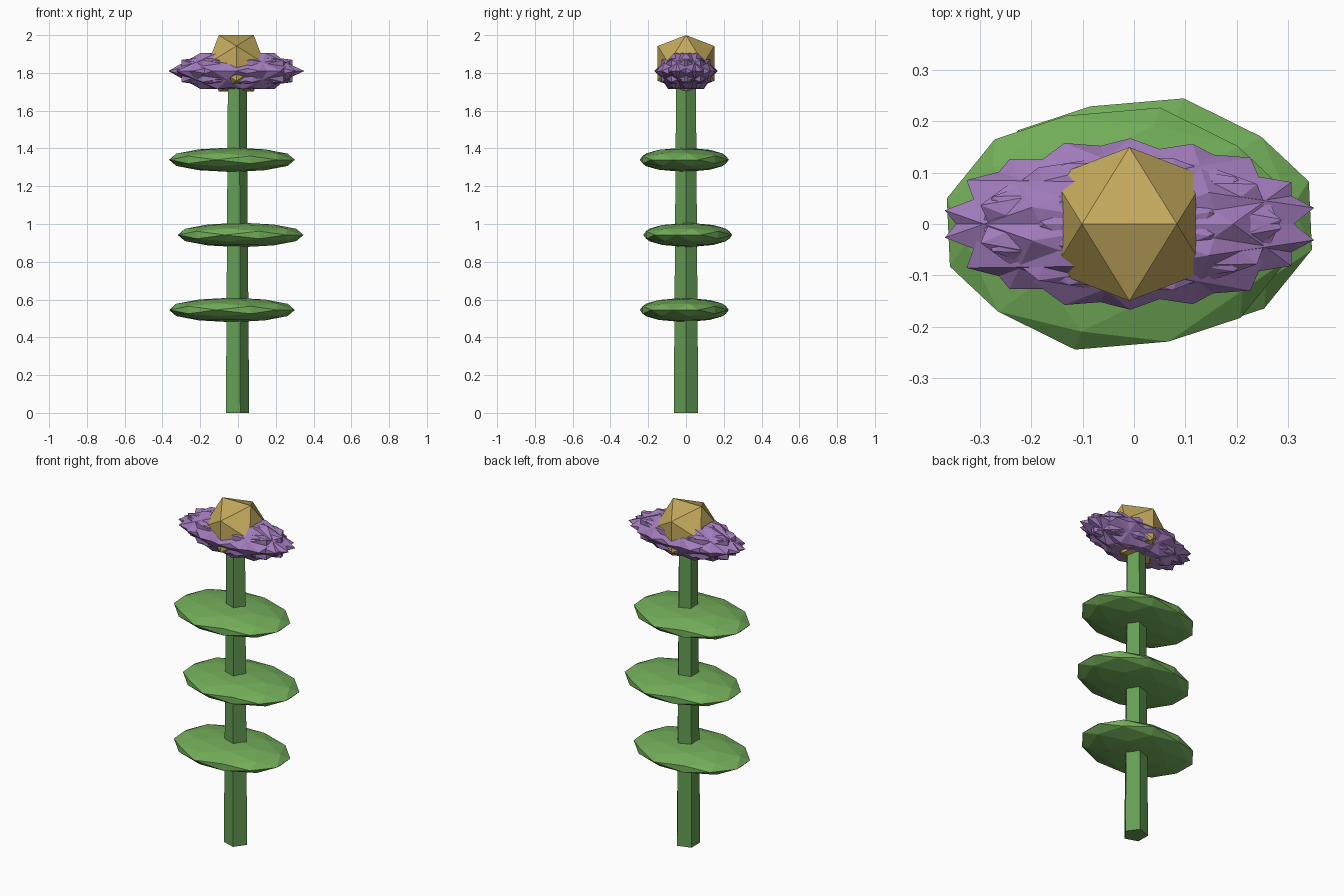
import bpy, bmesh
from math import sin, cos, pi, radians, sqrt
from mathutils import Vector, Matrix

if "Cube" in bpy.data.objects:
    bpy.data.objects.remove(bpy.data.objects["Cube"])

CX = -0.009  # plant axis


def material(name, rgb):
    m = bpy.data.materials.new(name)
    m.diffuse_color = (*rgb, 1)
    m.use_nodes = True
    m.node_tree.nodes["Principled BSDF"].inputs["Base Color"].default_value = m.diffuse_color
    return m


GREEN = material("stem_green", (0.13, 0.34, 0.09))
LEAF = material("leaf_green", (0.17, 0.42, 0.10))
PURPLE = material("petal_purple", (0.36, 0.20, 0.50))
GOLD = material("centre_gold", (0.55, 0.40, 0.11))


def hull(name, points, mat):
    """Flat-faced solid around a set of points."""
    bm = bmesh.new()
    for p in points:
        bm.verts.new(p)
    bmesh.ops.convex_hull(bm, input=bm.verts[:])
    bmesh.ops.recalc_face_normals(bm, faces=bm.faces[:])
    me = bpy.data.meshes.new(name)
    bm.to_mesh(me)
    bm.free()
    me.materials.append(mat)
    ob = bpy.data.objects.new(name, me)
    bpy.context.collection.objects.link(ob)
    return ob


def ico_points(fine=False):
    """Icosahedron with an edge on top, optionally split once."""
    s, t = 1.0, (1 + sqrt(5)) / 2
    pts = []
    for i in (-s, s):
        for j in (-t, t):
            pts += [Vector((i, 0, j)), Vector((j, i, 0)), Vector((0, j, i))]
    if fine:
        mids = [(a + b) for n, a in enumerate(pts) for b in pts[n + 1:]
                if abs((a - b).length - 2) < 0.01]
        pts = pts + mids
    return [p.normalized() for p in pts]


def blob(name, mat, centre, radii, turn=0.0, fine=False):
    """Faceted ball, turned about z and then stretched."""
    m = Matrix.Translation(centre) @ Matrix.Diagonal((*radii, 1)) @ Matrix.Rotation(turn, 4, 'Z')
    return hull(name, [m @ p for p in ico_points(fine)], mat)


# Five-sided tapered stem
hull("stem", [(CX + r * cos(2 * pi * k / 5), r * sin(2 * pi * k / 5), z)
              for r, z in ((0.068, 0), (0.055, 1.76)) for k in range(5)], GREEN)

# Flat leaves, alternating sides
for i, z in enumerate((0.545, 0.942, 1.34)):
    side = 1 if i % 2 else -1
    blob(f"leaf_{i + 1}", LEAF, (CX + 0.023 * side, 0.009 * side, z),
         (0.343, 0.243, 0.065), radians(-14), True)

# Ring of nine overlapping petals
for i in range(9):
    a = 2 * pi * i / 9
    blob(f"petal_{i + 1}", PURPLE,
         (CX + 0.018 * cos(a), 0.014 * sin(a), 1.81), (0.35, 0.155, 0.112), a)

# Flower centre
blob("flower_centre", GOLD, (CX, 0, 1.85), (0.176, 0.176, 0.176))
